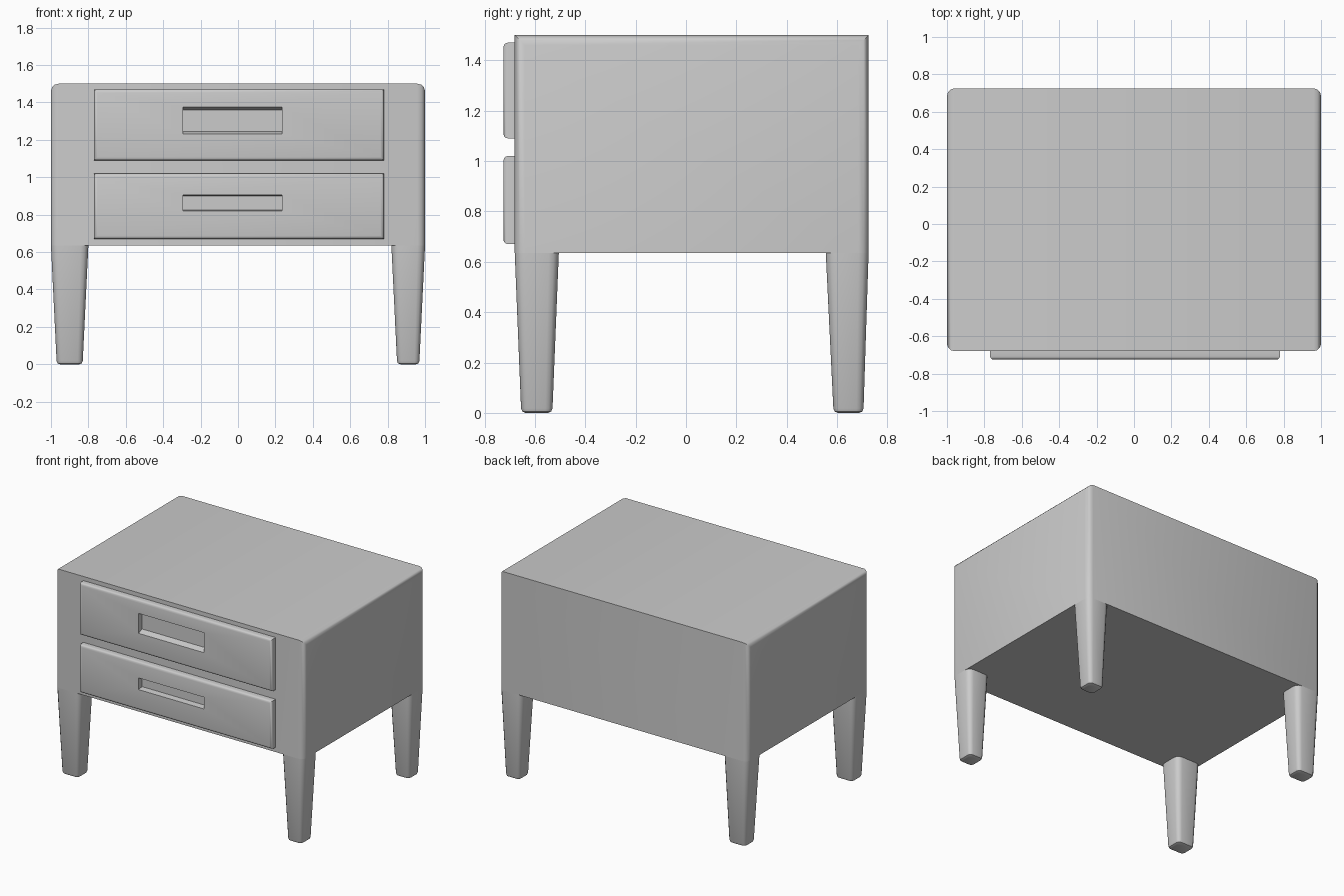
import bpy, bmesh, math

if "Cube" in bpy.data.objects:
    bpy.data.objects.remove(bpy.data.objects["Cube"])

def box(x0, x1, y0, y1, z0, z1):
    bm = bmesh.new()
    bmesh.ops.create_cube(bm, size=1)
    for v in bm.verts:
        v.co = (x1 if v.co.x > 0 else x0, y1 if v.co.y > 0 else y0, z1 if v.co.z > 0 else z0)
    return bm

def bevel(bm, test, offset, segments=3):
    edges = [e for e in bm.edges if test(e.verts[0].co, e.verts[1].co)]
    bmesh.ops.bevel(bm, geom=edges, offset=offset, segments=segments, profile=0.5,
                    affect='EDGES', clamp_overlap=False)

def finish(bm, name):
    bmesh.ops.recalc_face_normals(bm, faces=bm.faces)
    mesh = bpy.data.meshes.new(name)
    bm.to_mesh(mesh)
    bm.free()
    ob = bpy.data.objects.new(name, mesh)
    bpy.context.collection.objects.link(ob)
    bpy.ops.object.select_all(action='DESELECT')
    ob.select_set(True)
    bpy.context.view_layer.objects.active = ob
    bpy.ops.object.shade_smooth_by_angle(angle=math.radians(40))

def vertical(a, b):
    return abs(a.z - b.z) > 0.3

FRONT, BACK, BOTTOM, TOP = -0.68, 0.725, 0.635, 1.5

# cabinet body: rounded uprights and rounded side edges of the top
bm = box(-1, 1, FRONT, BACK, BOTTOM, TOP)
bevel(bm, lambda a, b: vertical(a, b) or
      (abs(a.x - b.x) < 0.01 and min(a.z, b.z) > TOP - 0.01), 0.04)
finish(bm, "cabinet_body")

# tapered legs: top rectangle narrows to the foot, foot rim rounded
def leg(name, top, foot):
    bm = box(*top, 0, BOTTOM)
    bevel(bm, vertical, 0.04)
    for v in bm.verts:
        if v.co.z < 0.01:
            fx = (v.co.x - top[0]) / (top[1] - top[0])
            fy = (v.co.y - top[2]) / (top[3] - top[2])
            v.co.x = foot[0] + fx * (foot[1] - foot[0])
            v.co.y = foot[2] + fy * (foot[3] - foot[2])
    bevel(bm, lambda a, b: max(a.z, b.z) < 0.01, 0.018, 2)
    finish(bm, name)

for side, tx, fx in (("left", (-1, -0.8), (-0.97, -0.83)), ("right", (0.82, 1), (0.85, 0.97))):
    leg("front_leg_" + side, (*tx, FRONT, -0.505), (*fx, -0.655, -0.53))
    leg("back_leg_" + side, (*tx, 0.555, BACK), (*fx, 0.585, 0.705))

# drawer fronts with a recessed grip
def drawer(name, z0, z1, r0, r1, lip):
    face_y = -0.725
    bm = box(-0.77, 0.78, face_y, FRONT + 0.005, z0, z1)
    bevel(bm, lambda a, b: max(a.y, b.y) < face_y + 0.001, 0.018)
    face = min(bm.faces, key=lambda f: (round(f.calc_center_median().y, 4), -f.calc_area()))
    mid = face.calc_center_median()
    bmesh.ops.inset_individual(bm, faces=[face], thickness=0.05)
    for v in face.verts:
        v.co = (0.235 if v.co.x > mid.x else -0.295, face_y, r1 if v.co.z > mid.z else r0)
    rmid = (r0 + r1) / 2
    new = bmesh.ops.extrude_face_region(bm, geom=[face])
    inner = [g for g in new['geom'] if isinstance(g, bmesh.types.BMVert)]
    for v in inner:
        v.co.y += 0.043
        v.co.z += -lip if v.co.z > rmid else lip
    if face.is_valid:
        bmesh.ops.delete(bm, geom=[face], context='FACES_ONLY')
    finish(bm, name)

drawer("upper_drawer", 1.09, 1.47, 1.23, 1.375, 0.015)
drawer("lower_drawer", 0.67, 1.02, 0.82, 0.905, 0.005)
